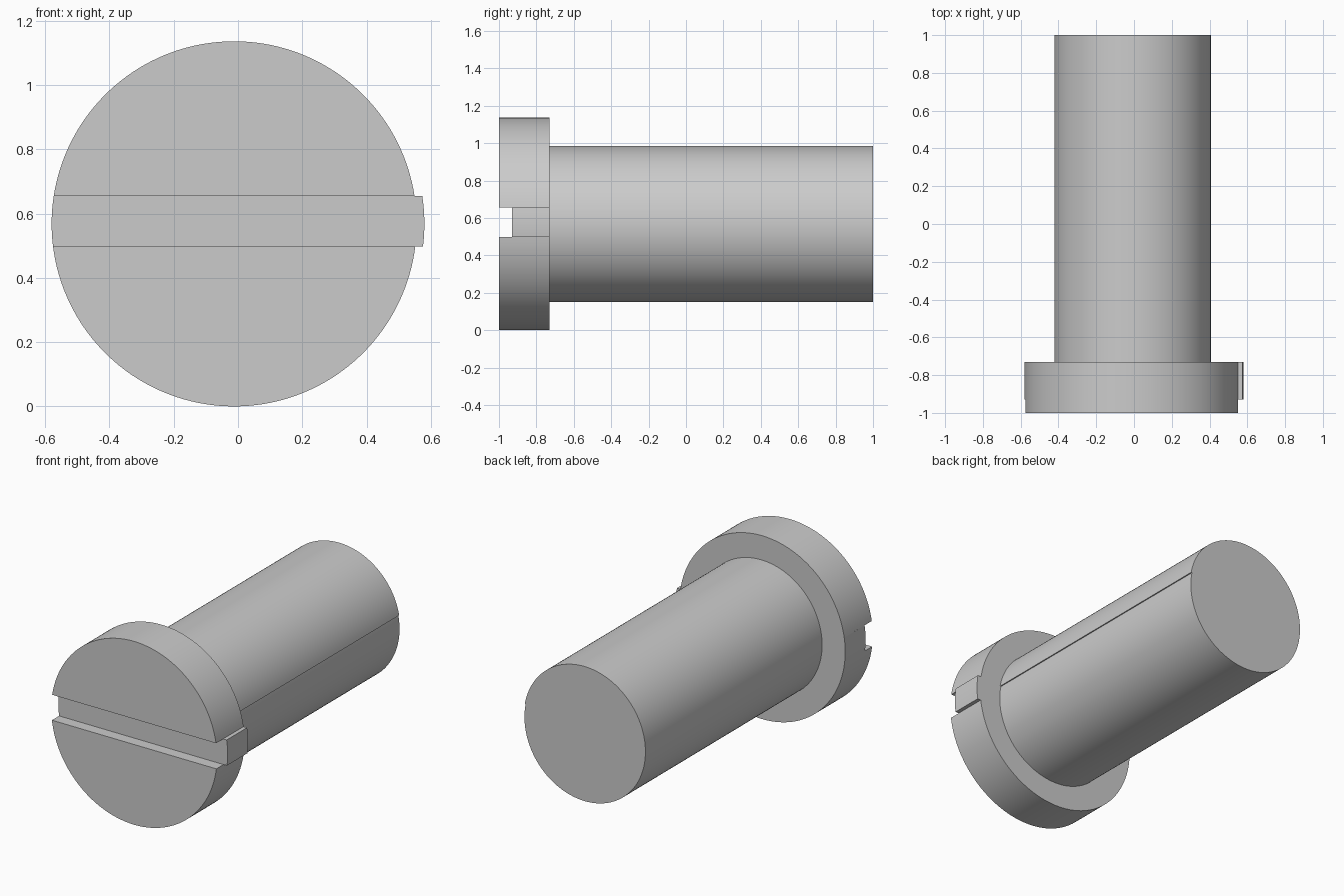
import bpy, bmesh
from math import sin, cos, asin, pi, radians

if "Cube" in bpy.data.objects:
    bpy.data.objects.remove(bpy.data.objects["Cube"])

CZ = 0.568            # height of the screw axis
LO, HI = 0.497, 0.655  # slot edges


def arc(cx, r, a0, a1, n):
    return [(cx + r * cos(a0 + (a1 - a0) * i / n),
             CZ + r * sin(a0 + (a1 - a0) * i / n)) for i in range(n + 1)]


def extrude(name, pts, y0, y1):
    """Closed xz profile pulled along y."""
    bm = bmesh.new()
    face = bm.faces.new([bm.verts.new((x, y0, z)) for x, z in pts])
    res = bmesh.ops.extrude_face_region(bm, geom=[face])
    for v in res["geom"]:
        if isinstance(v, bmesh.types.BMVert):
            v.co.y = y1
    bmesh.ops.recalc_face_normals(bm, faces=bm.faces[:])
    mesh = bpy.data.meshes.new(name)
    bm.to_mesh(mesh)
    bm.free()
    ob = bpy.data.objects.new(name, mesh)
    bpy.context.collection.objects.link(ob)
    bpy.ops.object.select_all(action='DESELECT')
    bpy.context.view_layer.objects.active = ob
    ob.select_set(True)
    bpy.ops.object.shade_smooth_by_angle(angle=radians(30))
    return ob


# Head halves either side of the screwdriver slot
R, CX = 0.568, -0.012
up, down = asin((HI - CZ) / R), asin((CZ - LO) / R)
extrude("head_upper", arc(CX, R, up, pi - up, 72), -1.0, -0.73)
extrude("head_lower", arc(CX, R, pi + down, 2 * pi - down, 72), -1.0, -0.73)

# Slot floor, slightly wider than the head
S = 0.58
up, down = asin((HI - CZ) / S), asin((CZ - LO) / S)
extrude("slot_floor", arc(0, S, -down, up, 8) + arc(0, S, pi - up, pi + down, 8),
        -0.93, -0.73)

# Shaft with a tiny lengthwise seam step on the right side
r, seam = 0.417, asin(0.077 / 0.417)
pts = []
for i in range(129):
    t = i / 128
    a = seam + 2 * pi * t
    rad = r - 0.006 * max(0, (t - 0.85) / 0.15)
    pts.append((-0.005 + rad * cos(a), CZ + rad * sin(a)))
extrude("shaft", pts, -0.73, 1.0)
